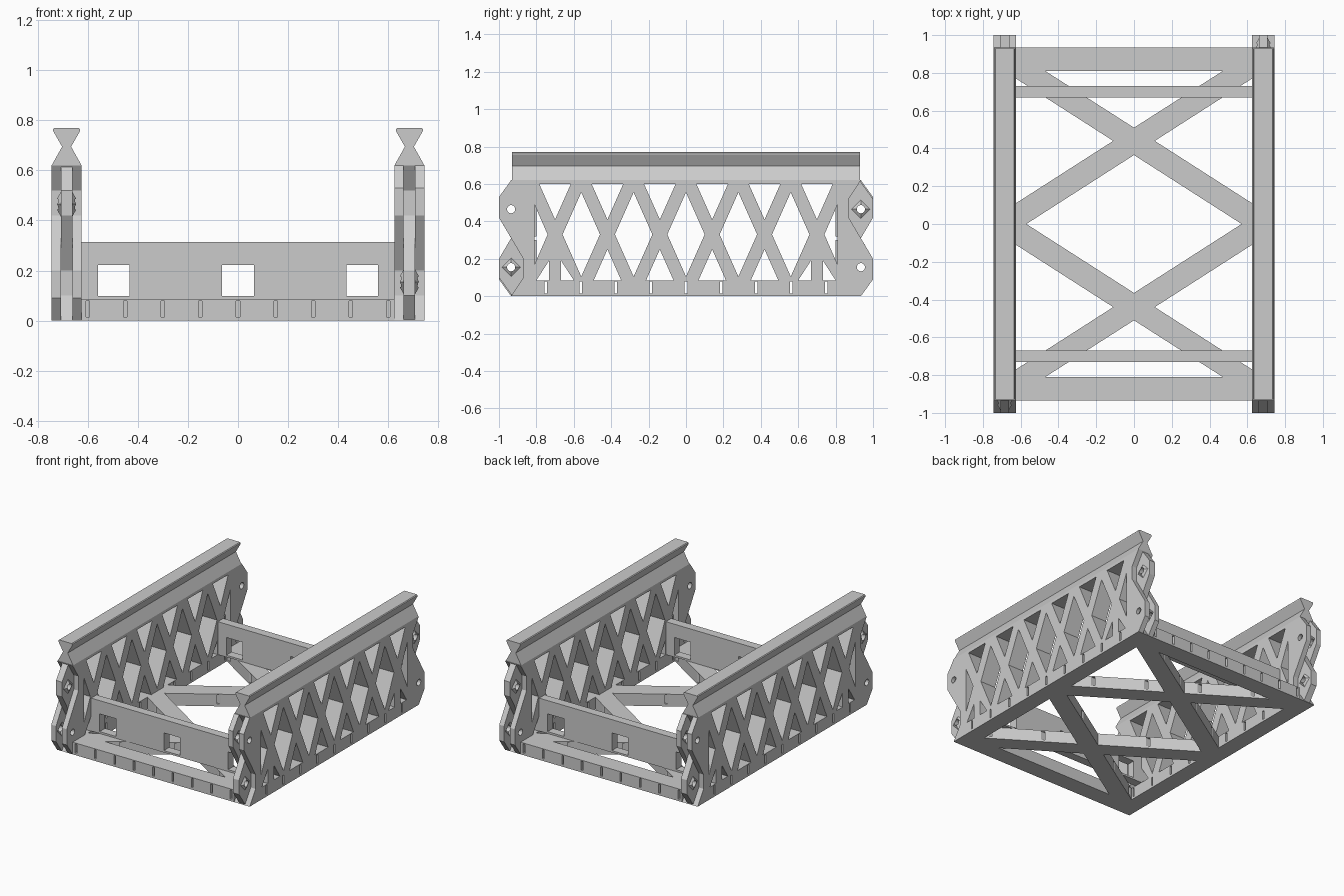
import bpy, bmesh
from math import pi
from mathutils import Matrix, Vector

cube = bpy.data.objects.get("Cube")
if cube:
    bpy.data.objects.remove(cube)

grey = bpy.data.materials.new("light_grey")
grey.use_nodes = True
grey.diffuse_color = (0.6, 0.6, 0.6, 1)
grey.node_tree.nodes["Principled BSDF"].inputs["Base Color"].default_value = (0.6, 0.6, 0.6, 1)

# Half thickness of wall, wall centre, tongue half width, base height
HALF, MID, TONGUE, BASE = 0.06, 0.685, 0.023, 0.085
SLOPE = 2.25


def prism(bm, pts, axis, a, b):
    """Extrude a 2D outline along an axis from a to b."""
    def place(u, v, w):
        return {"x": (w, u, v), "y": (u, w, v), "z": (u, v, w)}[axis]
    lo = [bm.verts.new(place(u, v, a)) for u, v in pts]
    hi = [bm.verts.new(place(u, v, b)) for u, v in pts]
    faces = [bm.faces.new(lo), bm.faces.new(hi)]
    n = len(pts)
    for i in range(n):
        j = (i + 1) % n
        faces.append(bm.faces.new((lo[i], lo[j], hi[j], hi[i])))
    bmesh.ops.recalc_face_normals(bm, faces=faces)


def rect(u0, u1, v0, v1):
    return [(u0, v0), (u1, v0), (u1, v1), (u0, v1)]


def flip(pts):
    """Half turn of a wall outline about its centre (z = 0.31)."""
    return [(-u, 0.62 - v) for u, v in pts]


def make(name, bm):
    mesh = bpy.data.meshes.new(name)
    bm.to_mesh(mesh)
    bm.free()
    mesh.materials.append(grey)
    ob = bpy.data.objects.new(name, mesh)
    bpy.context.collection.objects.link(ob)
    return ob


def combine(ob, bm, operation):
    """Apply a boolean with a temporary tool and delete the tool."""
    tool = make("tool", bm)
    tool.hide_render = True
    mod = ob.modifiers.new("bool", "BOOLEAN")
    mod.operation, mod.object, mod.solver = operation, tool, "EXACT"
    bpy.context.view_layer.objects.active = ob
    bpy.ops.object.modifier_apply(modifier=mod.name)
    bpy.data.objects.remove(tool)


def pyramids(bm, y, z):
    """Flat-topped four-sided studs on both sides of the wall's centre plane."""
    for s in (-1, 1):
        m = Matrix.Translation((MID + s * 0.029, y, z)) @ Matrix.Rotation(s * pi / 2, 4, "Y")
        bmesh.ops.create_cone(bm, cap_ends=True, segments=4, radius1=0.055,
                              radius2=0.022, depth=0.018, matrix=m)


def turned_copy(ob, name):
    twin = ob.copy()
    twin.data = ob.data.copy()
    twin.data.transform(Matrix.Rotation(pi, 4, "Z"))
    twin.name = name
    bpy.context.collection.objects.link(twin)


# Side wall with zigzag ends
edge = [(-0.935, 0.62), (-1, 0.53), (-1, 0.42), (-0.87, 0.2), (-0.87, 0.1), (-0.935, 0)]
bm = bmesh.new()
prism(bm, edge + flip(edge), "x", MID - HALF, MID + HALF)
wall = make("left_wall", bm)

# Lattice openings: diamonds, triangles and clipped ends
bm = bmesh.new()
outlines = []
for k in range(-2, 3):
    y = k * 0.28
    outlines.append([(y - 0.1, 0.33), (y, 0.33 - 0.1 * SLOPE), (y + 0.1, 0.33), (y, 0.33 + 0.1 * SLOPE)])
for k in range(6):
    y = (k - 2.5) * 0.28
    w = 0.19 / SLOPE
    outlines.append([(y - w, 0.6), (y, 0.41), (y + w, 0.6)])
    w = 0.165 / SLOPE
    if 0 < k < 5:
        outlines.append([(y - w, BASE), (y + w, BASE), (y, 0.25)])
    else:
        for s in (-1, 1):
            outlines.append([(y + s * 0.032, BASE), (y + s * 0.1, BASE), (y + s * 0.032, 0.19)])
for s in (-1, 1):
    outlines.append([(s * 0.81, 0.49), (s * 0.74, 0.33), (s * 0.81, 0.17)])
for pts in outlines:
    prism(bm, pts, "x", MID - 0.1, MID + 0.1)
combine(wall, bm, "DIFFERENCE")


def side_slots():
    bm = bmesh.new()
    for k in range(-4, 5):
        y = k * 0.1875
        prism(bm, rect(y - 0.007, y + 0.007, 0.015, 0.078), "x", -0.8, 0.8)
    return bm


combine(wall, side_slots(), "DIFFERENCE")

# Fork slots at one lobe of each end
slot = [(-1.1, 0.2), (-1, 0.2), (-0.87, 0.42), (-0.87, 0.52), (-0.935, 0.62), (-0.95, 0.7), (-1.1, 0.7)]
bm = bmesh.new()
for pts in (slot, flip(slot)):
    prism(bm, pts, "x", MID - TONGUE, MID + TONGUE)
combine(wall, bm, "DIFFERENCE")

# Tongues at the other lobe
tongue = [(-0.8, 0.03), (-0.93, 0.003), (-1, 0.1), (-1, 0.2), (-0.934, 0.312), (-0.8, 0.3)]
bm = bmesh.new()
for pts in (tongue, flip(tongue)):
    prism(bm, pts, "x", MID - TONGUE, MID + TONGUE)
combine(wall, bm, "UNION")

# Locking studs on the tongues, matching sockets in the forks
bm = bmesh.new()
for s in (-1, 1):
    pyramids(bm, s * 0.935, 0.31 + s * 0.155)
combine(wall, bm, "UNION")
bm = bmesh.new()
for s in (-1, 1):
    pyramids(bm, s * 0.935, 0.31 - s * 0.155)
combine(wall, bm, "DIFFERENCE")

# Pin holes
bm = bmesh.new()
for y in (-0.935, 0.935):
    for z in (0.155, 0.465):
        m = Matrix.Translation((MID, y, z)) @ Matrix.Rotation(pi / 2, 4, "Y")
        bmesh.ops.create_cone(bm, cap_ends=True, segments=20, radius1=0.022,
                              radius2=0.022, depth=0.3, matrix=m)
combine(wall, bm, "DIFFERENCE")
turned_copy(wall, "right_wall")

# Waisted rail along the top of each wall
half = [(HALF, 0.62), (0.018, 0.695), (0.054, 0.758), (0.054, 0.765), (0.049, 0.77)]
bm = bmesh.new()
prism(bm, [(MID + u, v) for u, v in half] + [(MID - u, v) for u, v in reversed(half)],
      "y", -0.93, 0.93)
rail = make("left_rail", bm)
turned_copy(rail, "right_rail")

# Cross-braced base frame
bm = bmesh.new()
prism(bm, rect(-0.625, 0.625, -0.935, 0.935), "z", 0, BASE)
base = make("base_frame", bm)
bm = bmesh.new()
prism(bm, [(-0.57, 0), (0, -0.365), (0.57, 0), (0, 0.365)], "z", -0.1, 0.2)
for s in (-1, 1):
    prism(bm, [(-0.47, s * 0.81), (0.47, s * 0.81), (0, s * 0.51)], "z", -0.1, 0.2)
    for t in (-1, 1):
        prism(bm, [(t * 0.11, s * 0.44), (t * 0.625, s * 0.11), (t * 0.625, s * 0.77)], "z", -0.1, 0.2)
combine(base, bm, "DIFFERENCE")

# Narrow slots through the end strips and sides of the base
bm = bmesh.new()
for k in range(-4, 5):
    for s in (-1, 1):
        prism(bm, rect(k * 0.15 - 0.007, k * 0.15 + 0.007, 0.015, 0.078), "y", s * 0.82, s * 1.0)
combine(base, bm, "DIFFERENCE")
combine(base, side_slots(), "DIFFERENCE")

# Cross panels with three square windows
for name, y in (("front_panel", -0.7), ("back_panel", 0.7)):
    bm = bmesh.new()
    prism(bm, rect(-0.625, 0.625, BASE, 0.315), "y", y - 0.03, y + 0.03)
    panel = make(name, bm)
    bm = bmesh.new()
    for x in (-0.497, 0, 0.497):
        prism(bm, rect(x - 0.063, x + 0.063, 0.098, 0.222), "y", y - 0.1, y + 0.1)
    combine(panel, bm, "DIFFERENCE")
